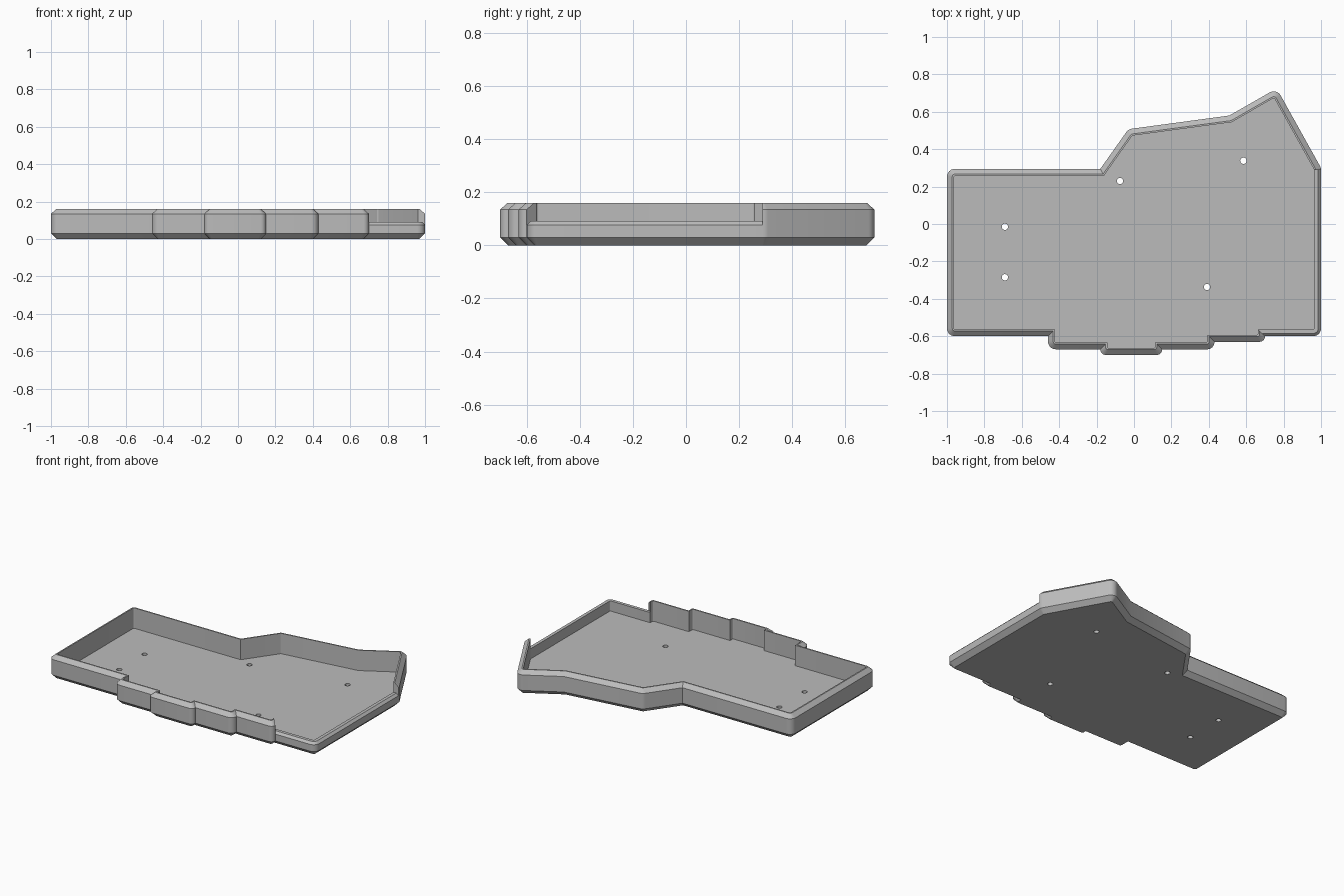
import bpy, bmesh, math
from mathutils import Vector

cube = bpy.data.objects.get("Cube")
if cube:
    bpy.data.objects.remove(cube, do_unlink=True)

# Outer outline, counterclockwise from the front left corner
OUTLINE = [Vector(p) for p in (
    (-1, -.6), (-.46, -.6), (-.46, -.67), (-.18, -.67), (-.18, -.7),
    (.15, -.7), (.15, -.67), (.43, -.67), (.43, -.63), (.7, -.63),
    (.7, -.6), (1, -.6), (1, .3), (.763, .725), (.51, .58),
    (-.03, .507), (-.18, .295), (-1, .295))]
NOTCH_START, NOTCH_END = 10, 12     # corners bounding the lowered wall
ARC = 6                             # segments in each rounded corner
FLOOR = .022
# Wall sections as (inset, height), from the underside over the rim to the floor
TALL = [(.03, 0), (0, .03), (0, .135), (.028, .16), (.037, .16), (.037, FLOOR)]
LOW = [(.03, 0), (0, .03), (0, .076), (.015, .091), (.037, .091), (.037, FLOOR)]
HOLES = [(-.69, -.015), (-.69, -.285), (-.075, .23), (.585, .338), (.39, -.337)]
HOLE_RADIUS = .017


def cross(a, b):
    return a.x * b.y - a.y * b.x


def inset_ring(d):
    """Inset outline with rounded convex corners, as (corner index, point)."""
    n = len(OUTLINE)
    dirs = [(OUTLINE[(i + 1) % n] - OUTLINE[i]).normalized() for i in range(n)]
    pts = []
    for i in range(n):
        a, b = dirs[i - 1], dirs[i]
        na, nb = Vector((-a.y, a.x)), Vector((-b.y, b.x))
        pts.append(OUTLINE[i] + (na + nb) * d / (1 + na.dot(nb)))
    ring = []
    for i, p in enumerate(pts):
        a, b = dirs[i - 1], dirs[i]
        if cross(a, b) < 0:
            ring.append((i, p))
            continue
        turn = a.angle(b)
        shortest = min((p - pts[i - 1]).length, (pts[(i + 1) % n] - p).length)
        t = min(max(.042 - d, .008) * math.tan(turn / 2), shortest * .95)
        r = t / math.tan(turn / 2)
        start = p - a * t
        normal = Vector((-a.y, a.x))
        for k in range(ARC + 1):
            s = turn * k / ARC
            ring.append((i, start + a * r * math.sin(s) + normal * r * (1 - math.cos(s))))
    return ring


def make_columns(bm):
    """One vertical strip of wall vertices per outline point."""
    rings = {d: inset_ring(d) for d, z in TALL + LOW}
    corners = [c for c, p in rings[0]]
    columns, low = [], False

    def add(k):
        section = LOW if low else TALL
        columns.append((k, [bm.verts.new((*rings[d][k][1], z)) for d, z in section]))

    for k, corner in enumerate(corners):
        add(k)
        first = k == 0 or corners[k - 1] != corner
        if first and corner in (NOTCH_START, NOTCH_END):
            low = not low
            add(k)
    return columns


bm = bmesh.new()

# Walls, with an upright end face where the wall height steps
columns = make_columns(bm)
for (ka, a), (kb, b) in zip(columns, columns[1:] + columns[:1]):
    if ka == kb:
        bm.faces.new(a[2:5] + b[4:1:-1])
    else:
        for j in range(len(TALL) - 1):
            bm.faces.new((a[j], b[j], b[j + 1], a[j + 1]))
bmesh.ops.remove_doubles(bm, verts=bm.verts, dist=1e-5)


# Screw holes through the floor
def circle(x, y, z, count=20):
    angles = [2 * math.pi * k / count for k in range(count)]
    return [bm.verts.new((x + HOLE_RADIUS * math.cos(s), y + HOLE_RADIUS * math.sin(s), z))
            for s in angles]


for x, y in HOLES:
    lower, upper = circle(x, y, 0), circle(x, y, FLOOR)
    for k in range(len(lower)):
        bm.faces.new((lower[k - 1], lower[k], upper[k], upper[k - 1]))

# Underside and floor, filled around the holes
for z, up in ((0, -1), (FLOOR, 1)):
    edges = [e for e in bm.edges if e.is_boundary
             and all(abs(v.co.z - z) < 1e-5 for v in e.verts)]
    bmesh.ops.triangle_fill(bm, edges=edges, use_beauty=True, normal=(0, 0, up))
bmesh.ops.recalc_face_normals(bm, faces=bm.faces)

mesh = bpy.data.meshes.new("case_tray")
bm.to_mesh(mesh)
bm.free()
tray = bpy.data.objects.new("case_tray", mesh)
bpy.context.collection.objects.link(tray)

# Plain grey plastic
colour = (.5, .5, .5, 1)
mat = bpy.data.materials.new("grey_plastic")
mat.use_nodes = True
mat.diffuse_color = colour
mat.node_tree.nodes["Principled BSDF"].inputs["Base Color"].default_value = colour
mesh.materials.append(mat)

bpy.ops.object.select_all(action="DESELECT")
tray.select_set(True)
bpy.context.view_layer.objects.active = tray
bpy.ops.object.shade_smooth_by_angle(angle=math.radians(25))
